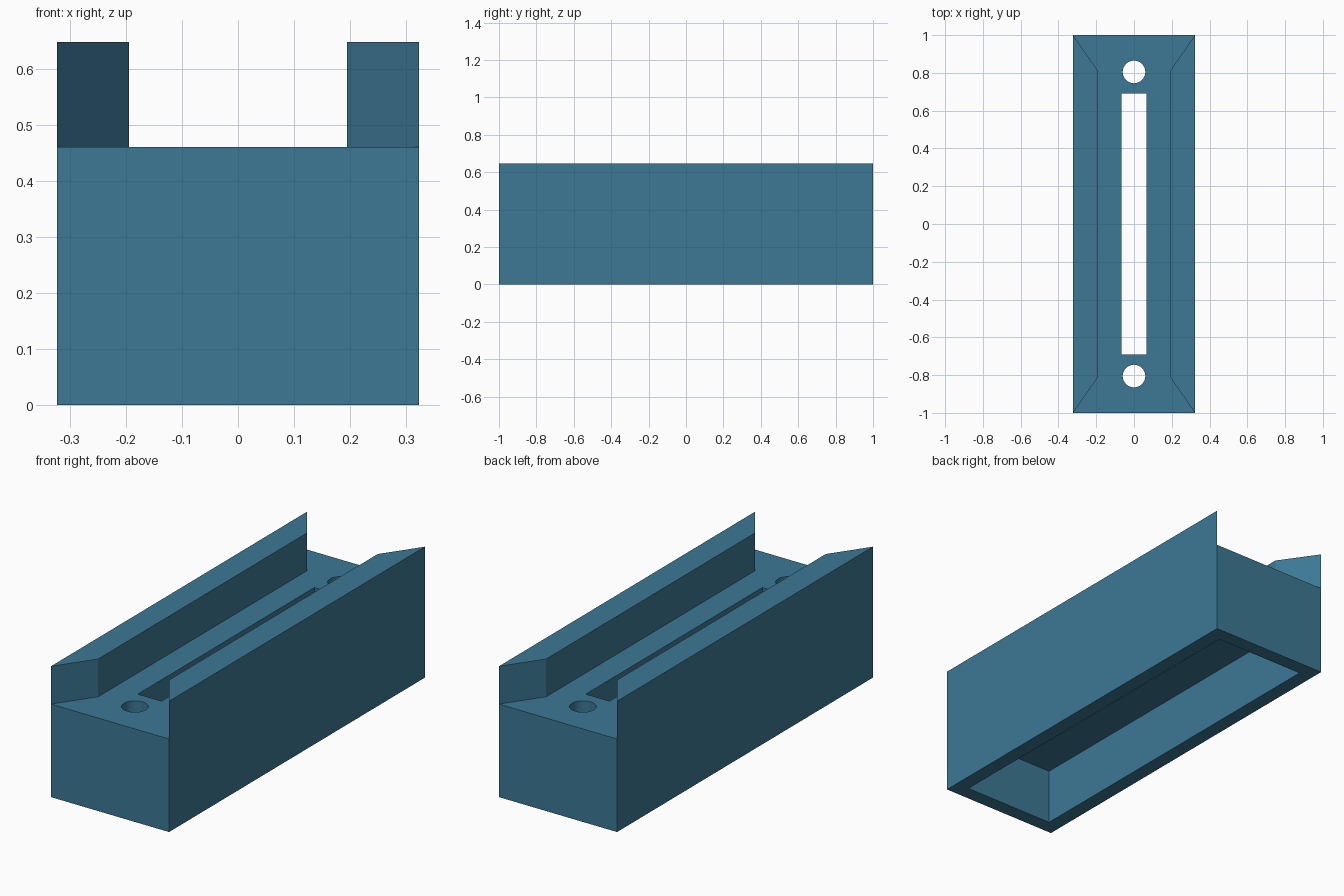
import bpy, bmesh, math

if "Cube" in bpy.data.objects:
    bpy.data.objects.remove(bpy.data.objects["Cube"])

W, L, H = 0.323, 1.0, 0.647      # half width, half length, full height
DECK, CEILING = 0.46, 0.28       # deck top and underside of the deck
RIM = 0.073                      # wall thickness round the lower cavity

blue = bpy.data.materials.new("steel_blue")
blue.diffuse_color = (0.045, 0.19, 0.30, 1)
blue.use_nodes = True
blue.node_tree.nodes["Principled BSDF"].inputs["Base Color"].default_value = blue.diffuse_color


def prism(name, outline, z0, z1):
    """Extrude a counter-clockwise xy outline between two heights."""
    bm = bmesh.new()
    base = bm.faces.new([bm.verts.new((x, y, z0)) for x, y in outline])
    top = bmesh.ops.extrude_face_region(bm, geom=[base])["geom"]
    verts = [g for g in top if isinstance(g, bmesh.types.BMVert)]
    bmesh.ops.translate(bm, verts=verts, vec=(0, 0, z1 - z0))
    bmesh.ops.recalc_face_normals(bm, faces=bm.faces)
    mesh = bpy.data.meshes.new(name)
    bm.to_mesh(mesh)
    bm.free()
    mesh.materials.append(blue)
    ob = bpy.data.objects.new(name, mesh)
    bpy.context.collection.objects.link(ob)
    return ob


def rect(x, y):
    return [(-x, -y), (x, -y), (x, y), (-x, y)]


def circle(cy, r, n=32):
    return [(r * math.cos(2 * math.pi * i / n), cy + r * math.sin(2 * math.pi * i / n))
            for i in range(n)]


# Solid block
housing = prism("housing", rect(W, L), 0, H)

# Channel between the side rails, flaring out to the corners at both ends
flare = 0.2 * (W - 0.194) / (L - 0.815)
half = [(W + flare, -L - 0.2), (0.194, -0.815), (0.194, 0.815), (W + flare, L + 0.2)]
channel = half + [(-x, -y) for x, y in half]

cutters = [
    prism("channel_cutter", channel, DECK, H + 0.2),
    prism("cavity_cutter", rect(W - RIM, L - RIM), -0.2, CEILING),
    prism("slot_cutter", rect(0.065, 0.69), CEILING - 0.1, DECK + 0.1),
]
# Screw holes at both ends of the deck
for side in (-1, 1):
    cutters.append(prism("hole_cutter", circle(side * 0.805, 0.06),
                         CEILING - 0.1, DECK + 0.1))

for cutter in cutters:
    cutter.hide_render = True
    mod = housing.modifiers.new(cutter.name, 'BOOLEAN')
    mod.operation = 'DIFFERENCE'
    mod.solver = 'EXACT'
    mod.object = cutter

# Bake the cuts and remove the cutters
bpy.context.view_layer.update()
graph = bpy.context.evaluated_depsgraph_get()
result = bpy.data.meshes.new_from_object(housing.evaluated_get(graph))
housing.modifiers.clear()
housing.data = result
for cutter in cutters:
    bpy.data.objects.remove(cutter)

# Smooth the hole walls, keep the edges sharp
bpy.context.view_layer.objects.active = housing
housing.select_set(True)
bpy.ops.object.shade_smooth_by_angle(angle=math.radians(30))
